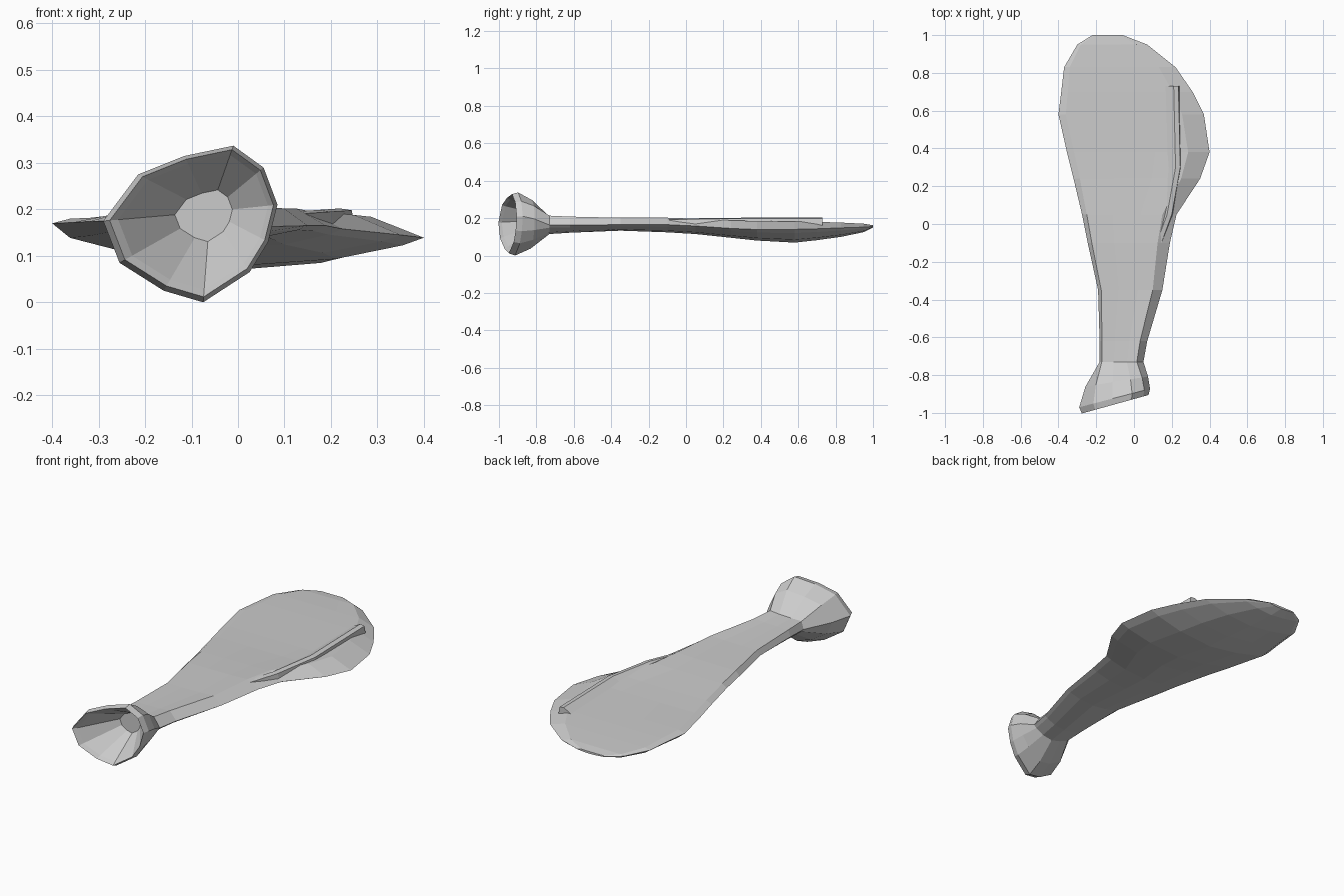
import bpy
import bmesh


def loft(name, rings):
    """Skin equal-sized rings of points and close both ends."""
    bm = bmesh.new()
    rows = [[bm.verts.new(p) for p in ring] for ring in rings]
    n = len(rows[0])
    for a, b in zip(rows, rows[1:]):
        for i in range(n):
            j = (i + 1) % n
            bm.faces.new((a[i], a[j], b[j], b[i]))
    bm.faces.new(rows[0])
    bm.faces.new(rows[-1])
    bmesh.ops.recalc_face_normals(bm, faces=bm.faces[:])
    mesh = bpy.data.meshes.new(name)
    bm.to_mesh(mesh)
    bm.free()
    obj = bpy.data.objects.new(name, mesh)
    bpy.context.collection.objects.link(obj)
    return obj


# Blade cross-section: fraction across the width, rise to top (+) or drop to bottom (-)
PROFILE = [(0, 0), (.05, .85), (.32, .85), (.62, .9), (.85, 1), (1, 0),
           (.94, -.3), (.75, -.8), (.5, -1), (.27, -.72), (.05, -.3)]


def blade_ring(y, xl, zl, xr, zr, top, bottom):
    ring = []
    for u, v in PROFILE:
        edge = zl + (zr - zl) * u
        z = edge + v * (top - edge) if v > 0 else edge - v * (bottom - edge)
        ring.append((xl + (xr - xl) * u, y, z))
    return ring


# Stations: y, left x, left z, right x, right z, top z, bottom z
STATIONS = [
    (1.00, -.22, .158, -.06, .155, .162, .150),
    (.95, -.30, .163, .07, .152, .170, .125),
    (.83, -.37, .168, .22, .148, .176, .100),
    (.70, -.385, .170, .31, .143, .180, .082),
    (.58, -.40, .170, .37, .140, .182, .069),
    (.38, -.355, .172, .40, .139, .184, .080),
    (.24, -.32, .174, .35, .145, .188, .095),
    (.05, -.275, .175, .225, .158, .197, .115),
    (-.10, -.245, .174, .19, .165, .202, .124),
    (-.35, -.19, .172, .15, .165, .202, .133),
    (-.62, -.182, .168, .07, .163, .208, .122),
    (-.73, -.182, .165, .05, .163, .213, .115),
]
rings = [blade_ring(*s) for s in STATIONS]

# Flared joint socket: rim outline seen from the front
RIM = [(-.29, .175), (-.215, .275), (-.115, .315), (-.01, .337), (.055, .29),
       (.085, .21), (.065, .13), (.025, .065), (-.075, 0), (-.16, .025), (-.255, .085)]


def rim_ring(scale, dy):
    cx, cz = -.06, .195
    return [(cx + (x - cx) * scale, -.97 + .26 * (x + .29) + dy, cz + (z - cz) * scale)
            for x, z in RIM]


outer = rim_ring(1, 0)
neck = rings[-1]
flare = [(a[0] + (b[0] - a[0]) * .7, a[1] + (b[1] - a[1]) * .55, a[2] + (b[2] - a[2]) * .68)
         for a, b in zip(neck, outer)]
cup_floor = [(-.06 + (x + .06) * .33, -.80, .195 + (z - .195) * .33) for x, z in RIM]
rings += [flare, outer, rim_ring(.94, -.033), rim_ring(.86, -.015), cup_floor]
loft("shoulder_bone", rings)

# Raised ridge on the upper face: y, left x, right x, top z
RIDGE = [(.73, .165, .24, .202), (.30, .17, .25, .202), (.05, .15, .205, .199), (-.10, .11, .15, .195)]
loft("upper_ridge", [[(l, y, .150), (l, y, .178), (r - .03, y, top), (r - .005, y, top - .004),
                      (r, y, .165), (r, y, .150)] for y, l, r, top in RIDGE])
